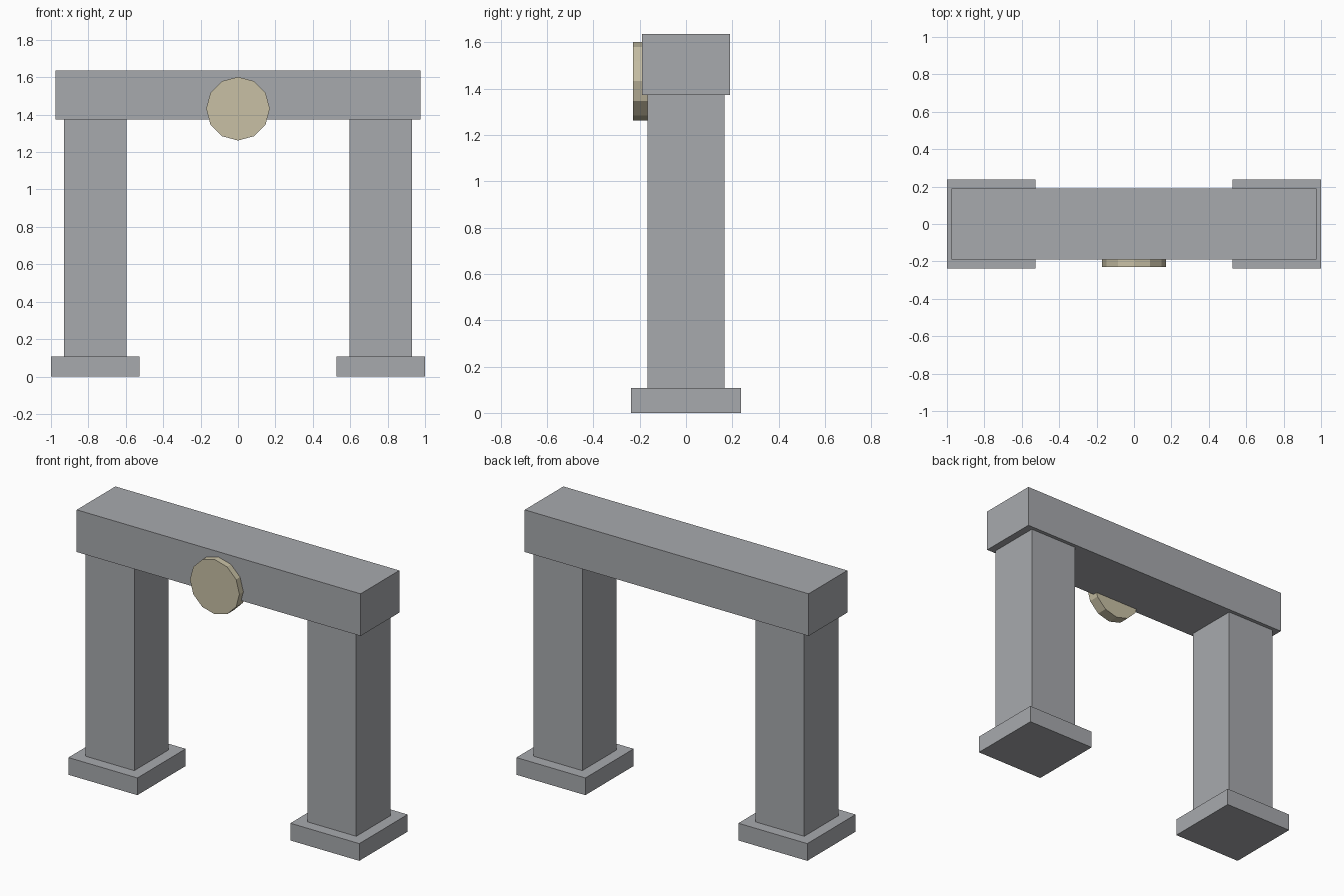
import bpy
import math

if "Cube" in bpy.data.objects:
    bpy.data.objects.remove(bpy.data.objects["Cube"])


def material(name, rgb):
    mat = bpy.data.materials.new(name)
    mat.diffuse_color = (*rgb, 1.0)
    mat.use_nodes = True
    mat.node_tree.nodes["Principled BSDF"].inputs["Base Color"].default_value = mat.diffuse_color
    return mat


stone = material("grey stone", (0.39, 0.40, 0.42))
sand = material("pale sand", (0.578, 0.527, 0.376))


def block(name, x, half_x, half_y, z0, z1):
    """Box centred on y = 0, spanning z0 to z1."""
    bpy.ops.mesh.primitive_cube_add(size=2, location=(x, 0, (z0 + z1) / 2))
    obj = bpy.context.object
    obj.name = name
    obj.scale = (half_x, half_y, (z1 - z0) / 2)
    bpy.ops.object.transform_apply(location=False, rotation=False, scale=True)
    obj.data.materials.append(stone)
    return obj


# Pillars on square plinths, one each side
for side, sign in (("left", -1), ("right", 1)):
    block(f"{side}_plinth", sign * 0.763, 0.237, 0.237, 0, 0.107)
    block(f"{side}_pillar", sign * 0.763, 0.167, 0.167, 0.107, 1.373)

# Lintel across the top
block("lintel", 0, 0.976, 0.19, 1.373, 1.635)

# Twelve-sided disc set into the front of the lintel
bpy.ops.mesh.primitive_cylinder_add(
    vertices=12, radius=0.17, depth=0.068,
    location=(0, -0.195, 1.432), rotation=(math.pi / 2, 0, 0))
disc = bpy.context.object
disc.name = "front_disc"
disc.data.materials.append(sand)
